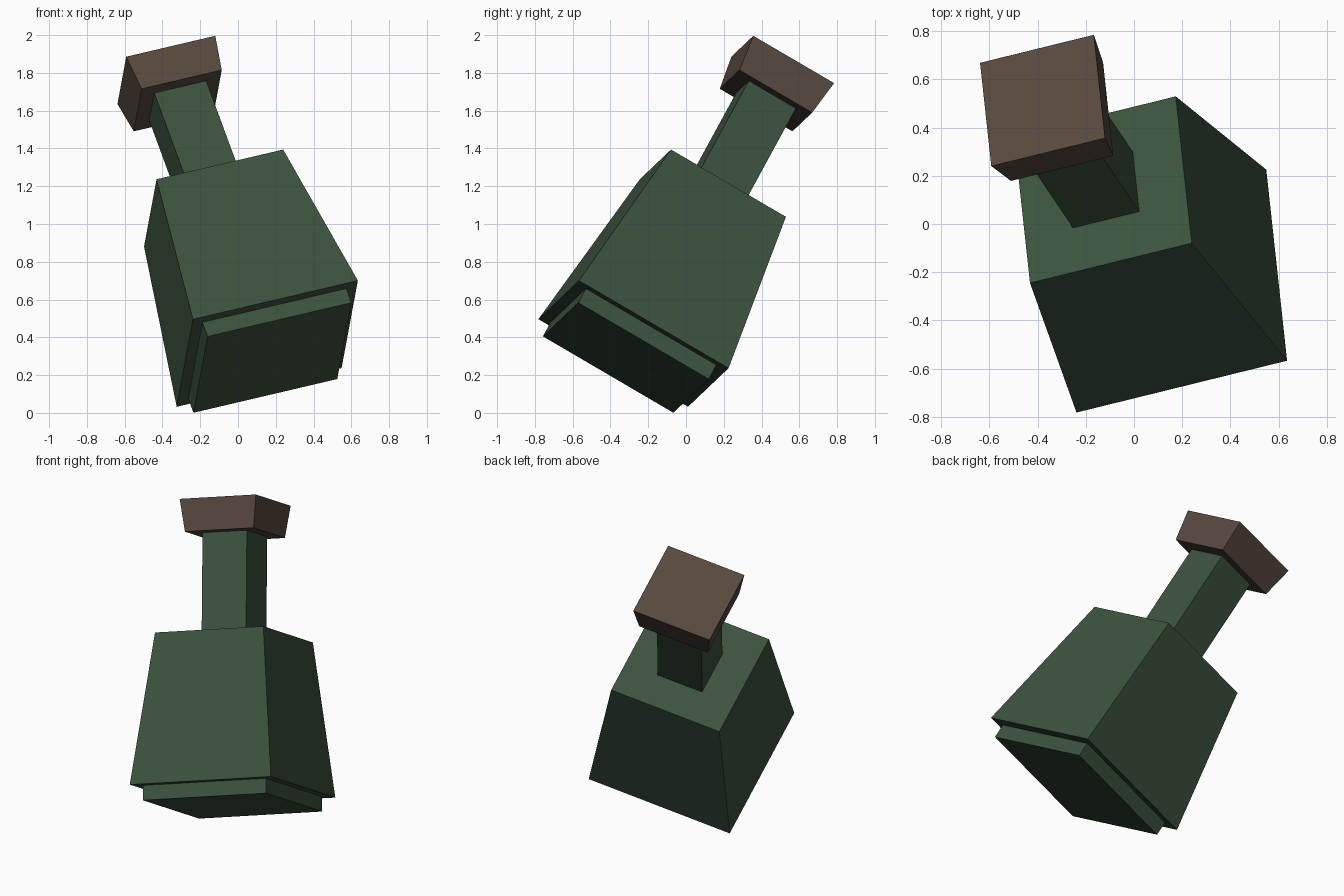
import bpy, bmesh, math
from mathutils import Matrix, Vector

if "Cube" in bpy.data.objects:
    bpy.data.objects.remove(bpy.data.objects["Cube"])

# Tilted bottle frame: side axis, depth axis and long axis
side = Vector((0.947, 0.233, 0.222)).normalized()
depth = Vector((-0.0925, 0.86, -0.503))
depth = (depth - side * depth.dot(side)).normalized()
axis = side.cross(depth)
frame = Matrix((side, depth, axis)).transposed().to_4x4()
frame.translation = (0.155, -0.278, 0.3665)


def material(name, color):
    mat = bpy.data.materials.new(name)
    mat.diffuse_color = (*color, 1)
    mat.use_nodes = True
    mat.node_tree.nodes["Principled BSDF"].inputs["Base Color"].default_value = mat.diffuse_color
    return mat


def block(name, low, high, z0, z1, mat):
    """Square tapered block along the bottle axis, given its end widths."""
    bm = bmesh.new()
    place = Matrix.Translation((0, 0, (z0 + z1) / 2)) @ Matrix.Rotation(math.pi / 4, 4, 'Z')
    bmesh.ops.create_cone(bm, cap_ends=True, segments=4,
                          radius1=low / math.sqrt(2), radius2=high / math.sqrt(2),
                          depth=z1 - z0, matrix=place)
    mesh = bpy.data.meshes.new(name)
    bm.to_mesh(mesh)
    bm.free()
    mesh.materials.append(mat)
    obj = bpy.data.objects.new(name, mesh)
    obj.matrix_world = frame
    bpy.context.collection.objects.link(obj)
    return obj


glass = material("green_glass", (0.046, 0.085, 0.048))
cork = material("brown_cork", (0.095, 0.066, 0.049))

# Foot, body, neck and stopper
block("bottle_foot", 0.804, 0.804, -0.089, 0.0, glass)
block("bottle_body", 0.922, 0.708, 0.0, 0.923, glass)
block("bottle_neck", 0.29, 0.29, 0.923, 1.54, glass)
block("stopper", 0.448, 0.498, 1.54, 1.735, cork)
